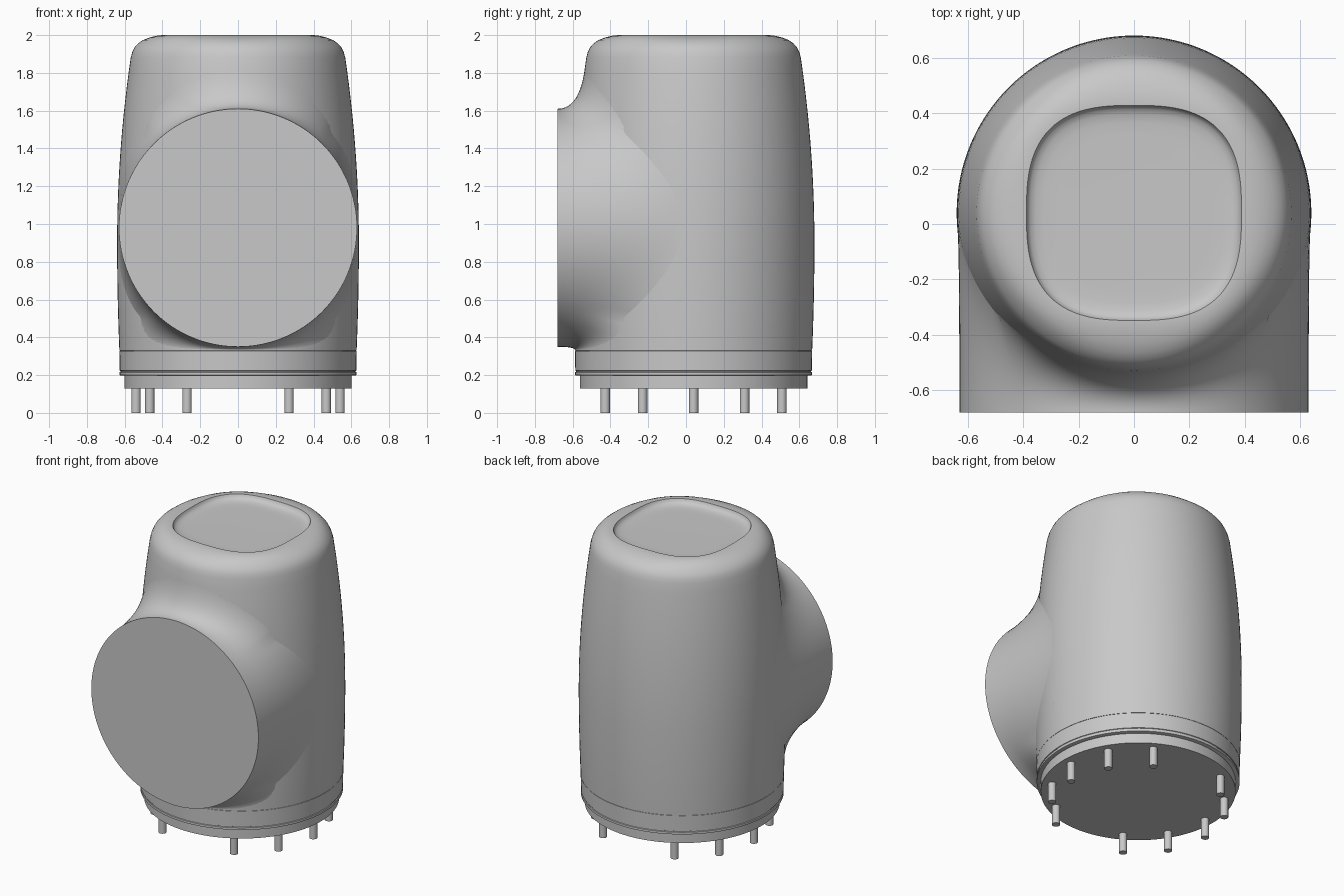
import bpy, math

if "Cube" in bpy.data.objects:
    bpy.data.objects.remove(bpy.data.objects["Cube"])

CY = 0.04          # body axis sits slightly behind the origin
SEG = 128

grey = bpy.data.materials.new("light grey")
grey.diffuse_color = (0.58, 0.58, 0.58, 1)
grey.use_nodes = True
grey.node_tree.nodes["Principled BSDF"].inputs["Base Color"].default_value = grey.diffuse_color


def make(name, verts, faces, angle=35):
    me = bpy.data.meshes.new(name)
    me.from_pydata(verts, [], faces)
    me.materials.append(grey)
    me.shade_smooth()
    me.set_sharp_from_angle(angle=math.radians(angle))
    ob = bpy.data.objects.new(name, me)
    bpy.context.collection.objects.link(ob)
    return ob


def bridge(rings, seg):
    return [(i * seg + j, i * seg + (j + 1) % seg,
             (i + 1) * seg + (j + 1) % seg, (i + 1) * seg + j)
            for i in range(rings - 1) for j in range(seg)]


def lathe(name, profile, cx=0, cy=CY, seg=SEG, angle=35):
    """Stack of (radius, z, superellipse exponent) rings with capped ends."""
    verts = []
    for r, z, n in profile:
        for j in range(seg):
            t = 2 * math.pi * j / seg
            c, s = math.cos(t), math.sin(t)
            k = r / (abs(c) ** n + abs(s) ** n) ** (1 / n)
            verts.append((cx + k * c, cy + k * s, z))
    faces = bridge(len(profile), seg)
    last = (len(profile) - 1) * seg
    faces += [tuple(reversed(range(seg))), tuple(range(last, last + seg))]
    return make(name, verts, faces, angle)


def body_radius(z):
    if z > 0.9:
        return 0.64 - 0.075 * (z - 0.9) ** 2
    return 0.64 - 0.012 * ((0.9 - z) / 0.57) ** 2


# Barrel body, rounded shoulder and dished rounded-square top
profile = [(body_radius(0.33 + 1.55 * i / 24), 0.33 + 1.55 * i / 24, 2)
           for i in range(25)]
profile += [(0.56, 1.91, 2), (0.548, 1.935, 2), (0.53, 1.955, 2),
            (0.505, 1.973, 2.1), (0.47, 1.987, 2.3), (0.435, 1.996, 2.55),
            (0.40, 2.0, 2.8), (0.388, 2.0, 2.8), (0.383, 1.987, 2.8),
            (0.374, 1.977, 2.8), (0.355, 1.969, 2.8), (0.325, 1.965, 2.8),
            (0.28, 1.964, 2.7)]
lathe("body", profile)

# Bottom collar and mounting base
lathe("collar", [(0.618, 0.197, 2), (0.627, 0.2, 2), (0.627, 0.215, 2),
                 (0.622, 0.217, 2), (0.622, 0.222, 2), (0.626, 0.224, 2),
                 (0.628, 0.328, 2), (0.62, 0.33, 2)])
lathe("base", [(0.602, 0.13, 2), (0.602, 0.2, 2)])

# Ten mounting pins
for a in (0, 30, 60, 120, 150, 180, 210, 240, 300, 330):
    t = math.radians(a)
    lathe("mounting_pin", [(0.025, 0, 2), (0.025, 0.135, 2)],
          0.54 * math.cos(t), CY + 0.54 * math.sin(t), 20)

# Round front joint, flaring back into the body with a concave fillet
R, LAND, ZC, YF, STEPS = 0.63, 0.85, 0.98, -0.68, 20


def on_body(x, z):
    z = max(z, 0.332)
    lim = 0.996 * body_radius(z)
    x = max(-lim, min(lim, x))
    return x, CY - math.sqrt(body_radius(z) ** 2 - x * x), z


verts = []
for i in range(STEPS + 1):
    t = i / STEPS
    for j in range(SEG):
        c = math.cos(2 * math.pi * j / SEG)
        s = math.sin(2 * math.pi * j / SEG)
        p0 = (R * c, YF, ZC + R * s)
        p1 = on_body(R * c, ZC + R * s)
        p2 = on_body(LAND * c, ZC + LAND * s)
        verts.append(tuple((1 - t) ** 2 * a + 2 * t * (1 - t) * b + t * t * d
                           for a, b, d in zip(p0, p1, p2)))
faces = [tuple(reversed(f)) for f in bridge(STEPS + 1, SEG)]
faces.append(tuple(range(SEG)))
make("front_joint", verts, faces, 50)
